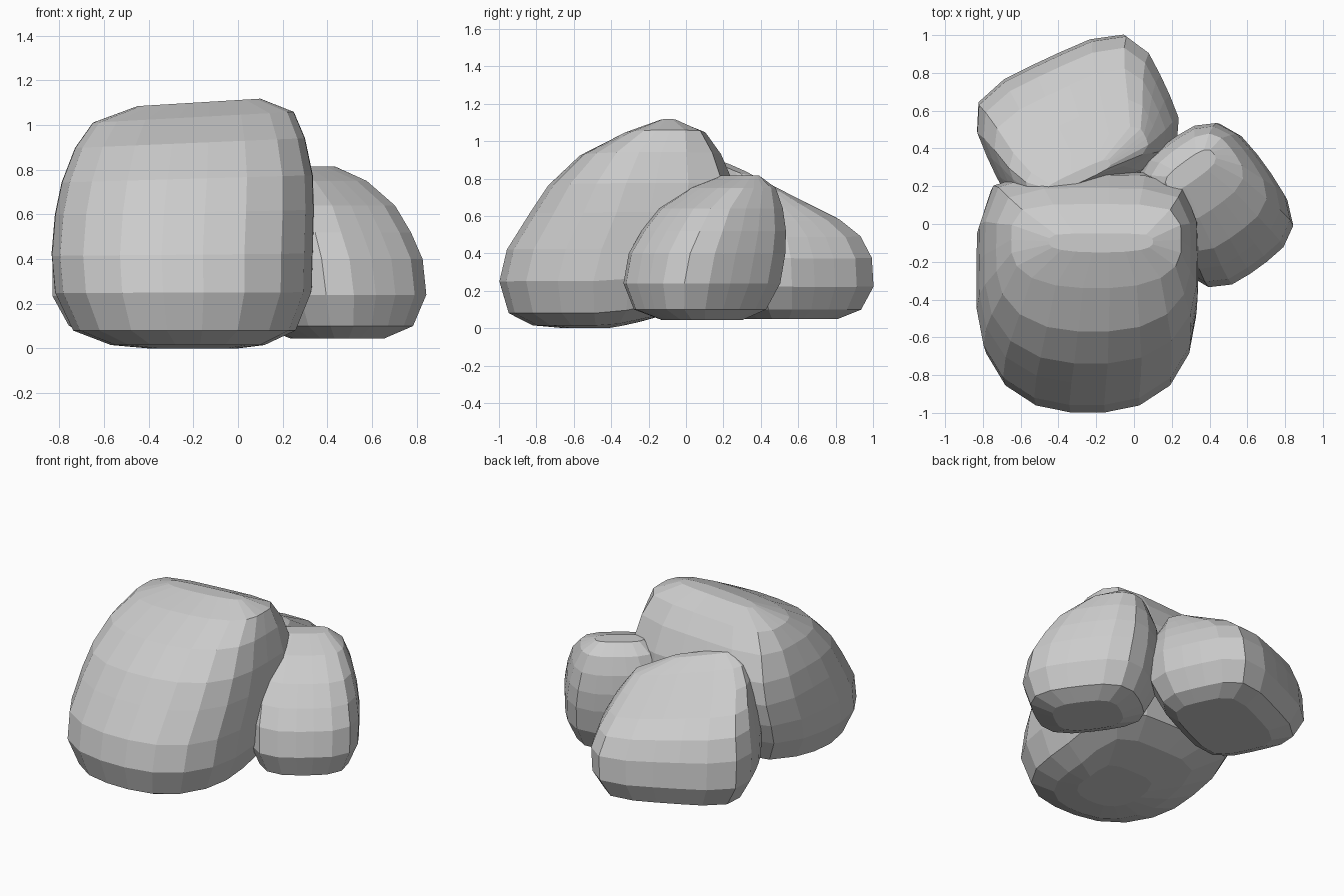
import bpy, bmesh
from math import cos, sin, pi, radians
from mathutils import Matrix

SEGMENTS = 20


def boulder(name, rings, angle, n_front, n_back, tilt=0.0, lift=0.0):
    """Loft rounded-box rings (z, u0, u1, v0, v1), then turn them about z."""
    bm = bmesh.new()
    loops = []
    for z, u0, u1, v0, v1 in rings:
        loop = []
        for i in range(SEGMENTS):
            a = 2 * pi * (i + 0.5) / SEGMENTS
            c, s = cos(a), sin(a)
            n = n_back if s > 0 else n_front
            r = (abs(c) ** n + abs(s) ** n) ** (-1 / n)
            u = (u0 + u1) / 2 + (u1 - u0) / 2 * r * c
            v = (v0 + v1) / 2 + (v1 - v0) / 2 * r * s
            # tilt slants the top sideways, lift raises the back of the underside
            dz = tilt * z * z * (u + 0.2)
            dz += lift * max(0, v + 0.4) * max(0, 1 - 1.6 * z)
            loop.append(bm.verts.new((u, v, z + dz)))
        loops.append(loop)
    for lo, hi in zip(loops, loops[1:]):
        for i in range(SEGMENTS):
            j = (i + 1) % SEGMENTS
            bm.faces.new((lo[i], lo[j], hi[j], hi[i]))
    bm.faces.new(loops[0][::-1])
    bm.faces.new(loops[-1])
    bm.transform(Matrix.Rotation(radians(angle), 4, 'Z'))
    bmesh.ops.recalc_face_normals(bm, faces=bm.faces)
    mesh = bpy.data.meshes.new(name)
    bm.to_mesh(mesh)
    bm.free()
    obj = bpy.data.objects.new(name, mesh)
    bpy.context.collection.objects.link(obj)
    return obj


# Big boulder with a long sloping front
boulder("large_boulder", [
    (0.0, -0.40, 0.0, -0.65, -0.25),
    (0.015, -0.57, 0.12, -0.82, -0.02),
    (0.08, -0.74, 0.26, -0.95, 0.14),
    (0.25, -0.82, 0.33, -1.00, 0.20),
    (0.42, -0.835, 0.335, -0.96, 0.25),
    (0.61, -0.82, 0.34, -0.84, 0.275),
    (0.76, -0.79, 0.335, -0.74, 0.26),
    (0.92, -0.73, 0.30, -0.57, 0.19),
    (1.035, -0.65, 0.25, -0.34, 0.105),
    (1.10, -0.45, 0.10, -0.15, -0.05)], 0, 2.5, 5, 0.05, 0.22)

# Boulder at the back, highest on its left, sloping down to the rear
boulder("back_boulder", [
    (0.05, -0.37, 0.29, 0.36, 0.82),
    (0.10, -0.48, 0.38, 0.29, 0.935),
    (0.23, -0.55, 0.45, 0.23, 0.99),
    (0.40, -0.555, 0.46, 0.22, 0.975),
    (0.53, -0.535, 0.42, 0.23, 0.92),
    (0.63, -0.51, 0.37, 0.24, 0.81),
    (0.72, -0.48, 0.31, 0.27, 0.64),
    (0.80, -0.43, 0.25, 0.30, 0.49),
    (0.865, -0.34, 0.02, 0.32, 0.38)], 25, 4, 4.2, -0.25)

# Boulder on the right, sloping down to the front
boulder("right_boulder", [
    (0.045, 0.24, 0.58, -0.40, 0.02),
    (0.10, 0.12, 0.68, -0.53, 0.14),
    (0.24, 0.06, 0.74, -0.575, 0.21),
    (0.40, 0.06, 0.745, -0.54, 0.24),
    (0.52, 0.08, 0.73, -0.46, 0.245),
    (0.64, 0.12, 0.70, -0.36, 0.23),
    (0.75, 0.18, 0.65, -0.18, 0.19),
    (0.815, 0.26, 0.56, 0.00, 0.11)], 36, 3.4, 3.2)
